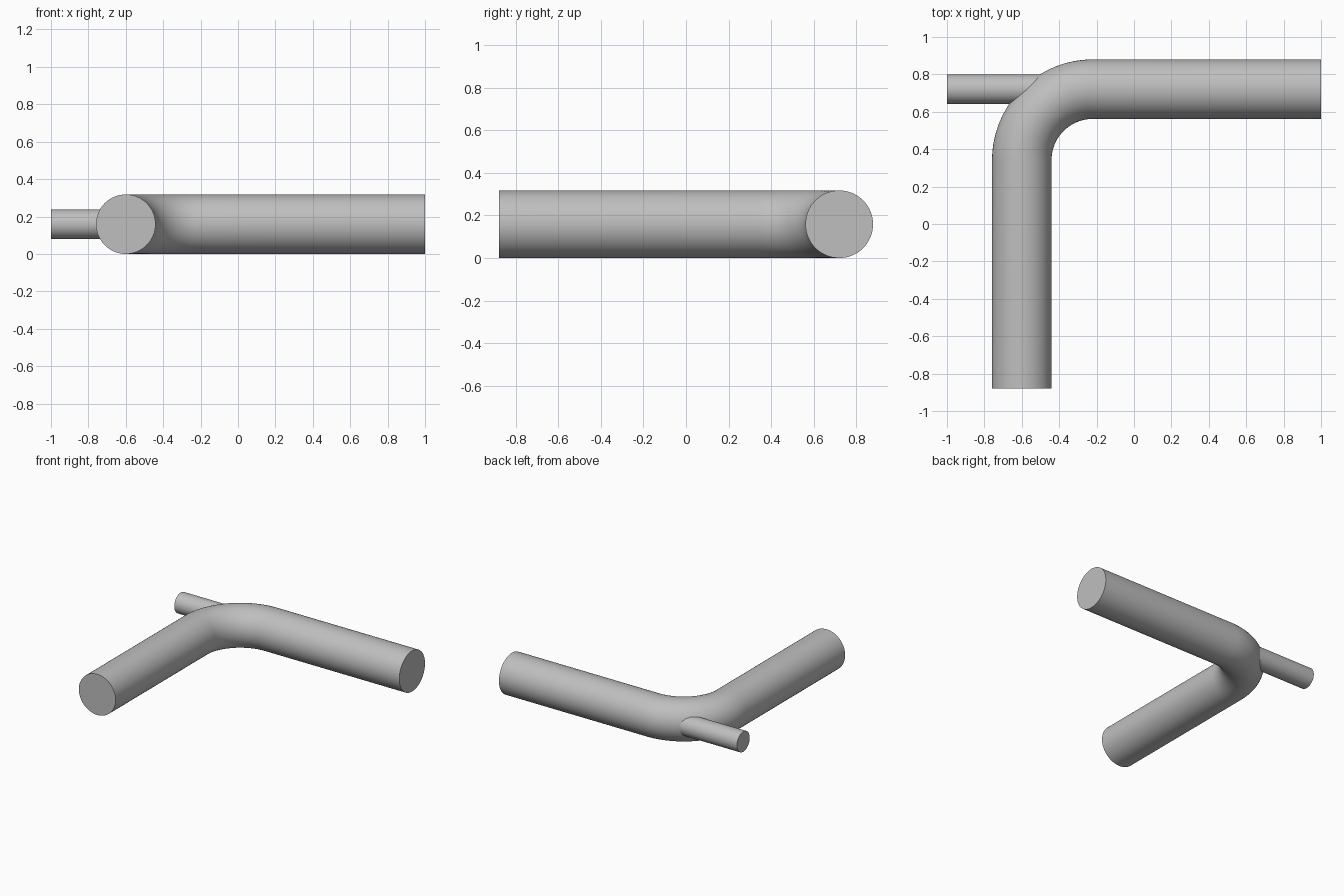
import bpy, bmesh
from math import sin, cos, pi
from mathutils import Vector

cube = bpy.data.objects.get("Cube")
if cube:
    bpy.data.objects.remove(cube, do_unlink=True)

grey = bpy.data.materials.new("light_grey")
grey.use_nodes = True
colour = (0.52, 0.52, 0.52, 1)
grey.diffuse_color = colour
grey.node_tree.nodes["Principled BSDF"].inputs["Base Color"].default_value = colour

RADIUS = 0.159
CORNER = Vector((-0.6, 0.88 - RADIUS, RADIUS))
BEND = 0.38
SIDES = 64


def sweep(name, path, radius):
    """Capped round tube along a level path."""
    bm = bmesh.new()
    rings = []
    last = len(path) - 1
    for i, p in enumerate(path):
        # Unit directions of the neighbouring segments give the ring's plane
        t = Vector((0, 0, 0))
        if i > 0:
            t += (p - path[i - 1]).normalized()
        if i < last:
            t += (path[i + 1] - p).normalized()
        side = t.normalized().cross(Vector((0, 0, 1)))
        rings.append([bm.verts.new(p + radius * (side * cos(a) + Vector((0, 0, sin(a)))))
                      for a in (2 * pi * k / SIDES for k in range(SIDES))])
    for a, b in zip(rings, rings[1:]):
        for k in range(SIDES):
            n = (k + 1) % SIDES
            bm.faces.new((a[k], a[n], b[n], b[k]))
    bm.faces.new(rings[0])
    bm.faces.new(rings[-1])
    bmesh.ops.recalc_face_normals(bm, faces=bm.faces)
    mesh = bpy.data.meshes.new(name)
    bm.to_mesh(mesh)
    bm.free()
    mesh.materials.append(grey)
    obj = bpy.data.objects.new(name, mesh)
    bpy.context.collection.objects.link(obj)
    bpy.ops.object.select_all(action='DESELECT')
    obj.select_set(True)
    bpy.context.view_layer.objects.active = obj
    bpy.ops.object.shade_smooth_by_angle()
    return obj


# Main elbow: straight leg, quarter bend, straight leg
centre = CORNER + Vector((BEND, -BEND, 0))
steps = 32
arc = [centre + BEND * Vector((-cos(a), sin(a), 0))
       for a in (pi / 2 * i / steps for i in range(steps + 1))]
front_end = Vector((CORNER.x, -0.88, CORNER.z))
left_end = Vector((1, CORNER.y, CORNER.z))
sweep("elbow_pipe", [front_end] + arc + [left_end], RADIUS)

# Thin branch running into the outside of the bend
sweep("branch_pipe", [Vector((-1, CORNER.y, CORNER.z)),
                      Vector((-0.4, CORNER.y, CORNER.z))], 0.079)
